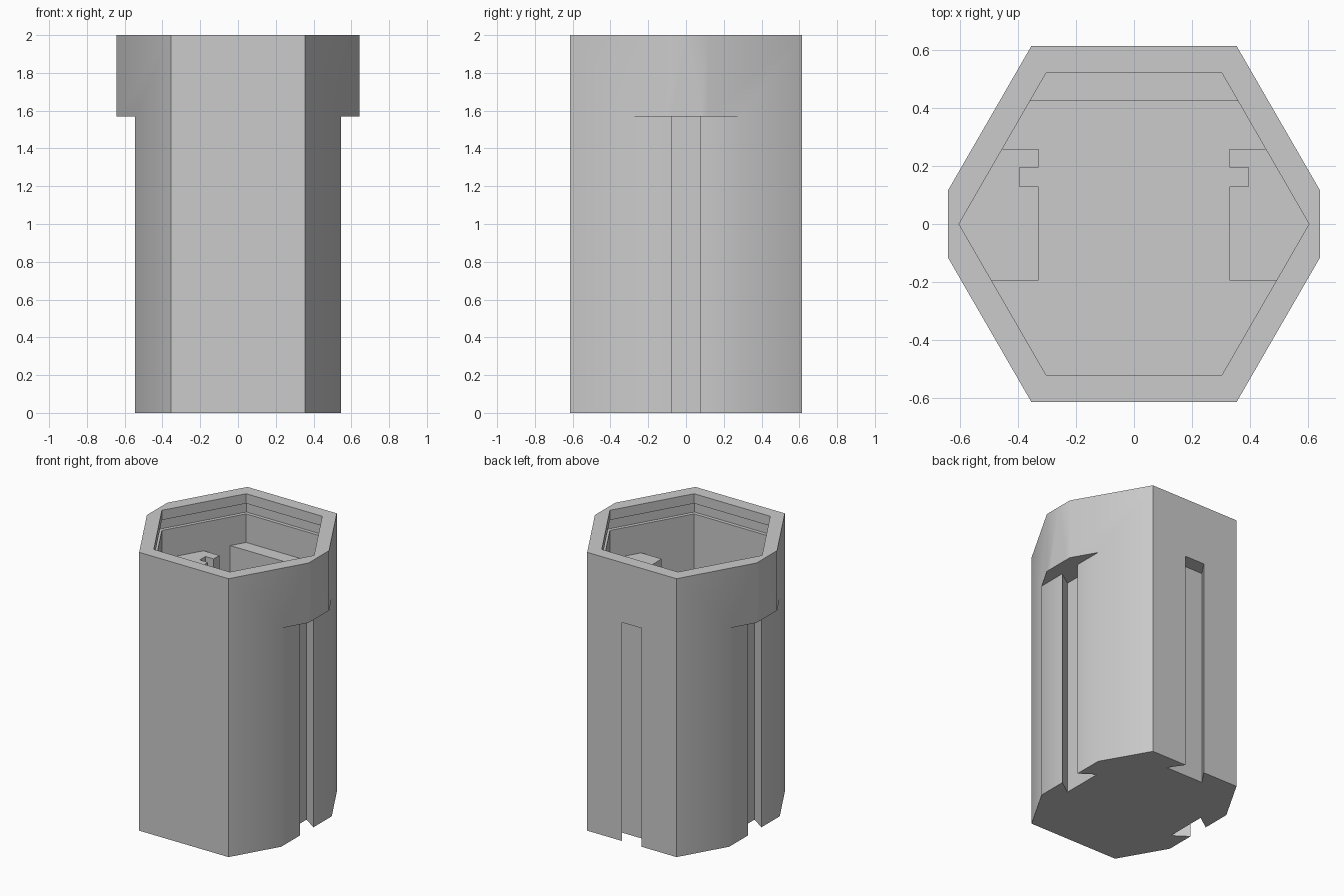
import bpy, bmesh, math

cube = bpy.data.objects.get("Cube")
if cube:
    bpy.data.objects.remove(cube, do_unlink=True)

R_OUT, R_IN = 0.71, 0.605      # hexagon corner radii: shell and cavity
R_MID = 0.655                  # radius inside the wall, where the blocks end
FLOOR, BLOCK_TOP, SLOT_TOP, TOP = 0.08, 1.65, 1.57, 2.0
FLAT = 0.545                   # clipped side corners below the rim

grey = bpy.data.materials.new("light grey plastic")
grey.use_nodes = True
grey.diffuse_color = (0.6, 0.6, 0.6, 1)
grey.node_tree.nodes["Principled BSDF"].inputs["Base Color"].default_value = (0.6, 0.6, 0.6, 1)


def prism(name, points, z0, z1):
    """Upright solid from a flat outline."""
    bm = bmesh.new()
    face = bm.faces.new([bm.verts.new((x, y, z0)) for x, y in points])
    top = bmesh.ops.extrude_face_region(bm, geom=[face])["geom"]
    bmesh.ops.translate(bm, vec=(0, 0, z1 - z0),
                        verts=[v for v in top if isinstance(v, bmesh.types.BMVert)])
    bmesh.ops.recalc_face_normals(bm, faces=bm.faces)
    mesh = bpy.data.meshes.new(name)
    bm.to_mesh(mesh)
    bm.free()
    mesh.materials.append(grey)
    obj = bpy.data.objects.new(name, mesh)
    bpy.context.collection.objects.link(obj)
    return obj


def hexagon(r):
    return [(r * math.cos(i * math.pi / 3), r * math.sin(i * math.pi / 3)) for i in range(6)]


def box(x0, x1, y):
    return [(x0, -y), (x1, -y), (x1, y), (x0, y)]


def hex_x(y):
    """Where the slanted wall lies at depth y, halfway into its thickness."""
    return R_MID - abs(y) / math.sqrt(3)


def dovetail(face):
    """Slot outline opening towards +x at the given face."""
    return [(face - 0.105, -0.15), (face, -0.077), (face + 0.15, -0.077),
            (face + 0.15, 0.077), (face, 0.077), (face - 0.105, 0.15)]


def combine(target, other, operation):
    mod = target.modifiers.new(operation, "BOOLEAN")
    mod.operation = operation
    mod.solver = "EXACT"
    mod.object = other
    bpy.context.view_layer.objects.active = target
    bpy.ops.object.modifier_apply(modifier=mod.name)
    bpy.data.objects.remove(other, do_unlink=True)


# Hexagonal shell with cavity and snap groove under the rim
body = prism("hexagonal_housing", hexagon(R_OUT), 0, TOP)
combine(body, prism("cavity", hexagon(R_IN), FLOOR, TOP + 0.1), "DIFFERENCE")
combine(body, prism("snap_groove", hexagon(R_IN + 0.029), 1.855, 1.93), "DIFFERENCE")

# Inner blocks that back the slots; the side ones have a guide notch
side_block = [(0.33, -0.195), (hex_x(0.195), -0.195), (R_MID, 0), (hex_x(0.26), 0.26),
              (0.33, 0.26), (0.33, 0.195), (0.395, 0.195), (0.395, 0.13), (0.33, 0.13)]
for s in (1, -1):
    block = prism("side_block", [(s * x, y) for x, y in side_block], FLOOR / 2, BLOCK_TOP)
    combine(body, block, "UNION")
back_block = [(-hex_x(0.425), 0.425), (hex_x(0.425), 0.425), (hex_x(0.56), 0.56), (-hex_x(0.56), 0.56)]
combine(body, prism("back_block", back_block, FLOOR / 2, BLOCK_TOP), "UNION")

# Clipped side corners and side slots
for s in (1, -1):
    for name, outline, top in (("rim_clip", box(0.643, 0.9, 0.4), TOP + 0.1),
                               ("side_clip", box(FLAT, 0.95, 0.5), SLOT_TOP),
                               ("side_slot", dovetail(FLAT), SLOT_TOP)):
        combine(body, prism(name, [(s * x, y) for x, y in outline], -0.1, top), "DIFFERENCE")

# Back slot
back_face = R_OUT * math.sqrt(3) / 2
combine(body, prism("back_slot", [(-y, x) for x, y in dovetail(back_face)], -0.1, SLOT_TOP), "DIFFERENCE")

# One material, shallow edges smoothed
body.data.materials.clear()
body.data.materials.append(grey)
for p in body.data.polygons:
    p.material_index = 0
bpy.ops.object.select_all(action="DESELECT")
body.select_set(True)
bpy.context.view_layer.objects.active = body
bpy.ops.object.shade_smooth_by_angle(angle=math.radians(35))
